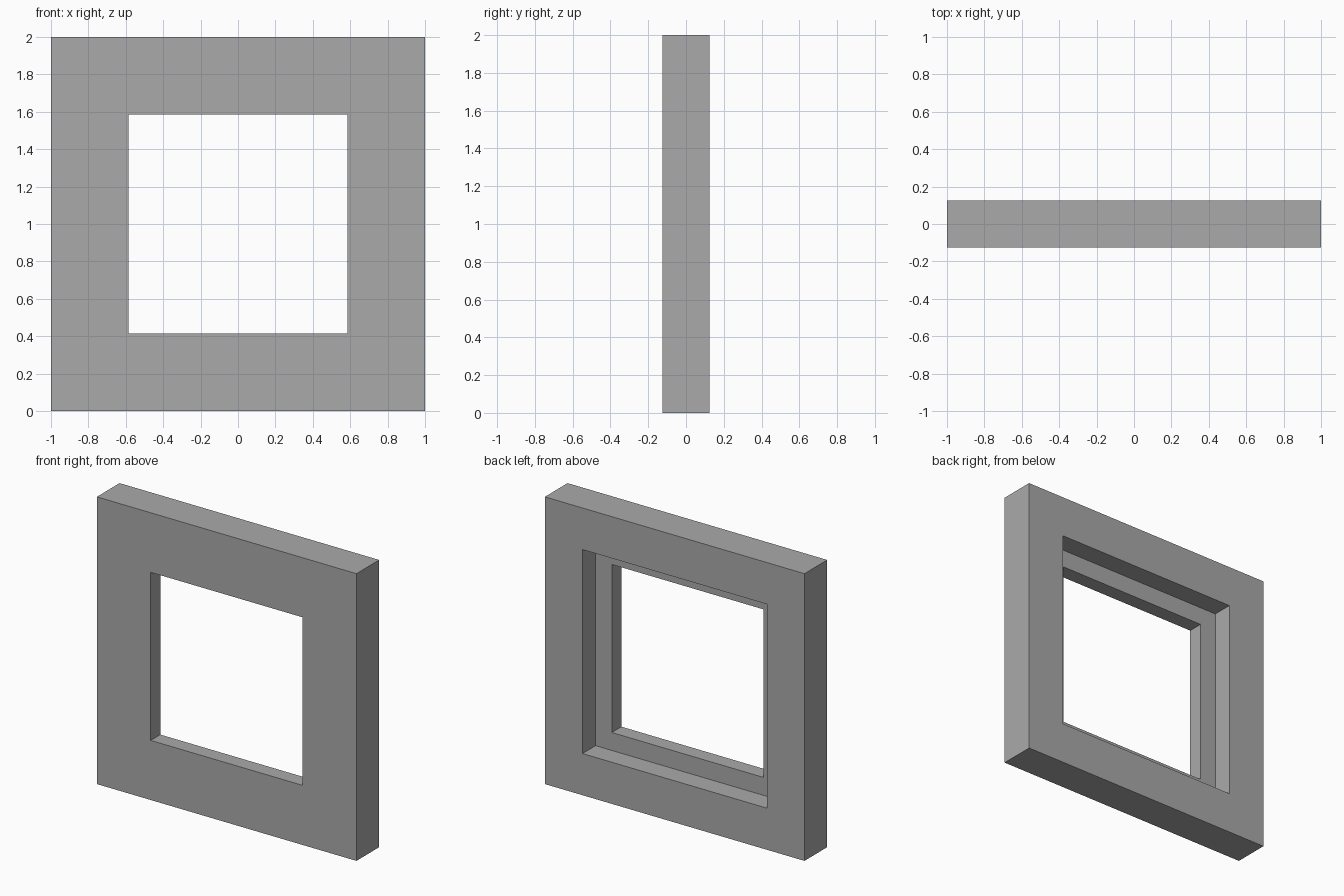
import bpy, bmesh

cube = bpy.data.objects.get("Cube")
if cube:
    bpy.data.objects.remove(cube, do_unlink=True)

# Grey material
grey = bpy.data.materials.new("plain grey")
grey.use_nodes = True
colour = (0.4, 0.4, 0.4, 1)
grey.diffuse_color = colour
grey.node_tree.nodes["Principled BSDF"].inputs["Base Color"].default_value = colour

# Frame cross-section as (half size, y): outer edge, front lip, back rebate
FRONT, STEP, BACK = -0.125, -0.019, 0.125
OUTER, OPENING, REBATE = 1.0, 0.585, 0.71
profile = [(OUTER, BACK), (OUTER, FRONT), (OPENING, FRONT),
           (OPENING, STEP), (REBATE, STEP), (REBATE, BACK)]
corners = [(-1, -1), (1, -1), (1, 1), (-1, 1)]

# Sweep the cross-section around the square
bm = bmesh.new()
rings = [[bm.verts.new((sx * h, y, 1 + sz * h)) for sx, sz in corners]
         for h, y in profile]
for i, a in enumerate(rings):
    b = rings[(i + 1) % len(rings)]
    for j in range(4):
        k = (j + 1) % 4
        bm.faces.new((a[j], a[k], b[k], b[j]))
bmesh.ops.recalc_face_normals(bm, faces=bm.faces)

mesh = bpy.data.meshes.new("window_frame")
bm.to_mesh(mesh)
bm.free()
mesh.materials.append(grey)
frame = bpy.data.objects.new("window_frame", mesh)
bpy.context.collection.objects.link(frame)
